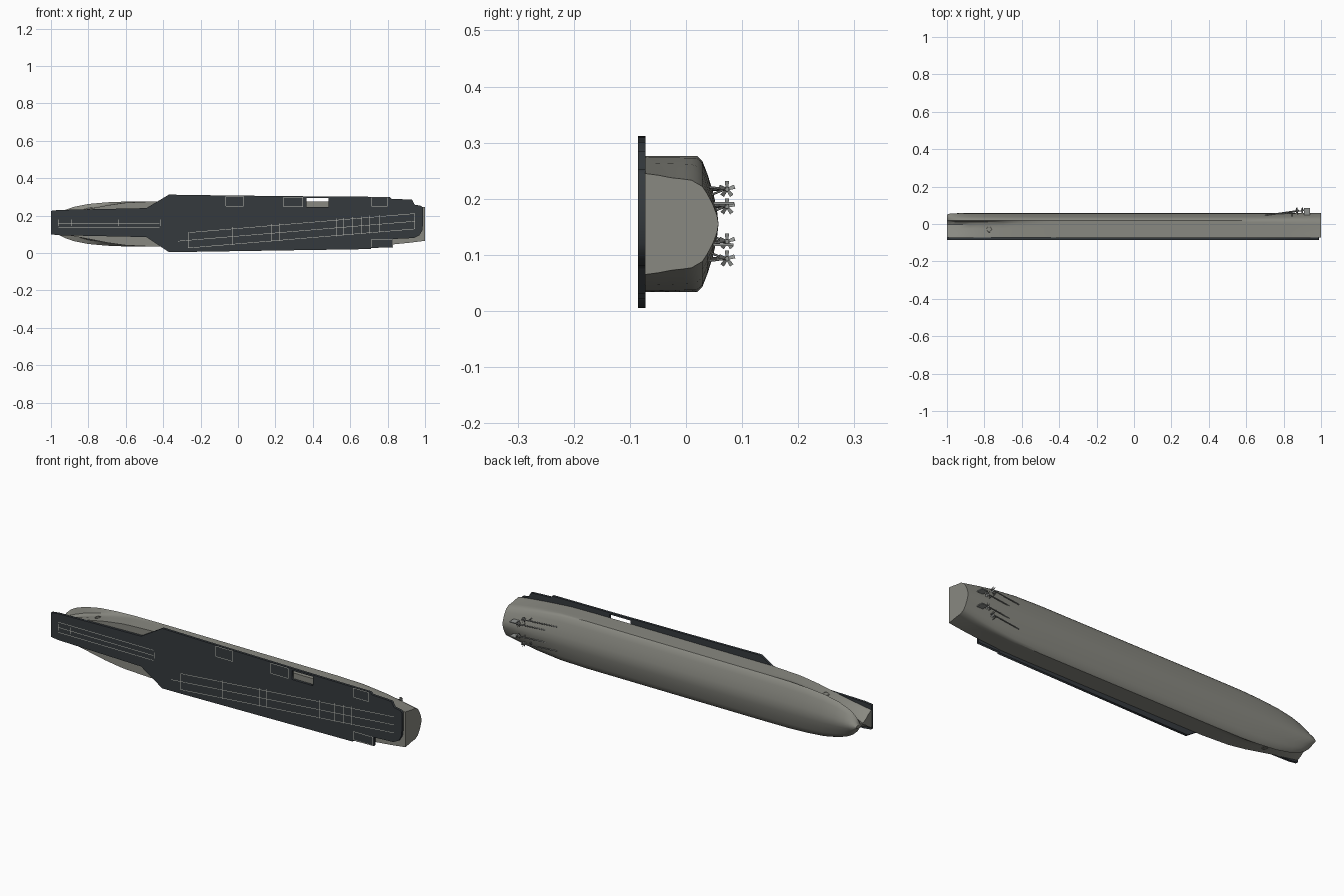
import bpy, bmesh, math
from mathutils import Vector

if "Cube" in bpy.data.objects:
    bpy.data.objects.remove(bpy.data.objects["Cube"])

CZ = 0.155          # hull centreline height
DECK_Y = -0.0855    # outer face of the flight deck


def material(name, rgb):
    m = bpy.data.materials.new(name)
    m.diffuse_color = (*rgb, 1)
    m.use_nodes = True
    m.node_tree.nodes["Principled BSDF"].inputs["Base Color"].default_value = m.diffuse_color
    return m


HULL = material("hull_grey", (0.25, 0.25, 0.22))
DECK = material("deck_dark", (0.035, 0.042, 0.048))
LINE = material("marking_pale", (0.55, 0.55, 0.5))
METAL = material("running_gear", (0.28, 0.29, 0.28))


def finish(bm, name, mat, smooth=None):
    bmesh.ops.recalc_face_normals(bm, faces=bm.faces)
    me = bpy.data.meshes.new(name)
    bm.to_mesh(me)
    bm.free()
    ob = bpy.data.objects.new(name, me)
    bpy.context.collection.objects.link(ob)
    me.materials.append(mat)
    if smooth:
        bpy.ops.object.select_all(action='DESELECT')
        ob.select_set(True)
        bpy.context.view_layer.objects.active = ob
        bpy.ops.object.shade_smooth_by_angle(angle=math.radians(smooth))
    return ob


def add_box(bm, centre, size):
    vs = bmesh.ops.create_cube(bm, size=1)["verts"]
    for v in vs:
        v.co = Vector(centre) + Vector(a * b for a, b in zip(v.co, size))
    return vs


def add_rod(bm, a, b, r, seg=10):
    a, b = Vector(a), Vector(b)
    vs = bmesh.ops.create_cone(bm, cap_ends=True, segments=seg, radius1=r, radius2=r,
                               depth=(b - a).length)["verts"]
    q = Vector((0, 0, 1)).rotation_difference(b - a)
    for v in vs:
        v.co = q @ v.co + (a + b) / 2


# Hull: lofted stations of x, half widths at deck, waist and bilge, keel depth
stations = [(-1.0, .045, .004, .010, .050), (-.985, .048, .010, .034, .055),
            (-.96, .052, .021, .057, .057), (-.93, .057, .034, .073, .058),
            (-.88, .065, .053, .091, .058), (-.8, .080, .078, .107, .058),
            (-.7, .100, .100, .116, .058), (-.6, .114, .116, .120, .058),
            (-.45, .121, .121, .121, .058), (0, .121, .121, .121, .058),
            (.55, .121, .121, .121, .058), (.7, .119, .118, .117, .058),
            (.83, .109, .107, .103, .058), (.92, .100, .094, .088, .058),
            (1.0, .090, .080, .072, .058)]


def section(top, waist, bilge, keel):
    half = [(-.073, top), (-.05, top * .7 + waist * .3), (-.025, top * .22 + waist * .78),
            (-.004, waist), (.010, waist * .75 + bilge * .25), (.020, bilge),
            (.029, bilge * .93), (.038, bilge * .74), (.048, bilge * .48), (.055, bilge * .22)]
    half = [(min(y, keel), w) for y, w in half]
    return half + [(keel, 0)] + [(y, -w) for y, w in reversed(half)]


bm = bmesh.new()
rings = [[bm.verts.new((x, y, CZ + w)) for y, w in section(*p)] for x, *p in stations]
for r, s in zip(rings, rings[1:]):
    n = len(r)
    for i in range(n):
        j = (i + 1) % n
        bm.faces.new((r[i], r[j], s[j], s[i]))
bm.faces.new(rings[0])
bm.faces.new(rings[-1])
finish(bm, "hull", HULL, 35)

# Flight deck: outline with an open lift well, extruded
outline = [(-1, .1), (-.96, .095), (-.49, .085), (-.37, .005), (-.26, .006), (.71, .021),
           (.71, .027), (.83, .03), (.83, .075), (.94, .08), (.97, .095), (.985, .12),
           (.99, .16), (.99, .24), (.98, .252), (.945, .258), (.93, .285), (.82, .29),
           (.81, .3), (.48, .302), (-.1, .308), (-.37, .312), (-.49, .24), (-.96, .23), (-1, .225)]
well = [(.365, .247), (.485, .247), (.485, .293), (.365, .293)]
cu = bpy.data.curves.new("flight_deck", 'CURVE')
cu.dimensions = '2D'
cu.fill_mode = 'BOTH'
cu.extrude = 0.0065
for pts in (outline, well):
    sp = cu.splines.new('POLY')
    sp.points.add(len(pts) - 1)
    for p, (x, z) in zip(sp.points, pts):
        p.co = (x, z, 0, 1)
    sp.use_cyclic_u = True
deck = bpy.data.objects.new("flight_deck", cu)
bpy.context.collection.objects.link(deck)
deck.rotation_euler.x = math.pi / 2
deck.location.y = DECK_Y + 0.0065
cu.materials.append(DECK)
bpy.context.view_layer.objects.active = deck
deck.select_set(True)
bpy.ops.object.convert(target='MESH')


# Painted markings: thin strips on the deck face
def strip(bm, a, b, w=.0025):
    a, b = Vector((a[0], 0, a[1])), Vector((b[0], 0, b[1]))
    d = (b - a).normalized()
    side = Vector((-d.z, 0, d.x)) * w / 2
    off = Vector((0, DECK_Y - .0006, 0))
    bm.faces.new([bm.verts.new(p + off) for p in (a - side, b - side, b + side, a + side)])


bm = bmesh.new()
for z in (.187, .16, .135):
    strip(bm, (-.96, z), (-.42, z))
for x in (-.96, -.89, -.64, -.415):
    strip(bm, (x, .145), (x, .178))


def runway(x, v):
    return (x, .068 + v + (x + .265) * .084)


for v, x0 in ((-.041, -.265), (0, -.32), (.041, -.265)):
    strip(bm, runway(x0, v), runway(.945, v))
for x in (-.265, .945):
    strip(bm, runway(x, -.041), runway(x, .041))
for x in (-.03, .18, .22, .525, .565, .61, .66, .705, .755):
    strip(bm, runway(x, -.045), runway(x, .05))
finish(bm, "runway_markings", LINE)

bm = bmesh.new()
for x0, x1, z0, z1 in ((-.065, .03, .25, .303), (.245, .345, .247, .299),
                       (.715, .8, .25, .297), (.715, .825, .032, .074)):
    c = [(x0, z0), (x1, z0), (x1, z1), (x0, z1)]
    for i in range(4):
        strip(bm, c[i], c[(i + 1) % 4])
finish(bm, "lift_outlines", LINE)

# Propellers, shafts, struts and rudders, mirrored about the centreline
for side, label in ((1, "upper"), (-1, "lower")):
    for w, x, pos in ((.062, .87, "outer"), (.031, .9, "inner")):
        z = CZ + side * w
        bm = bmesh.new()
        add_rod(bm, (x - .17, .047, z), (x + .012, .073, z), .0028)
        add_rod(bm, (x - .025, .07, z), (x - .025, .04, z - side * .012), .002, 6)
        add_rod(bm, (x - .025, .07, z), (x - .025, .04, z + side * .004), .002, 6)
        finish(bm, f"{label}_{pos}_shaft", METAL, 35)
        bm = bmesh.new()
        add_rod(bm, (x - .006, .073, z), (x + .01, .073, z), .004)
        for k in range(5):
            a = k * math.tau / 5
            for v in add_box(bm, (0, 0, .008), (.002, .006, .013)):
                p = v.co.copy()
                t = p.y * (.7 + 40 * p.z)
                p = Vector((p.x + p.y * .8, t, p.z))
                v.co = (x + p.x, .073 + p.y * math.cos(a) - p.z * math.sin(a),
                        z + p.y * math.sin(a) + p.z * math.cos(a))
        finish(bm, f"{label}_{pos}_propeller", METAL)
    bm = bmesh.new()
    add_box(bm, (.925, .066, CZ + side * .037), (.034, .037, .005))
    finish(bm, f"{label}_rudder", METAL)

    # Anchor recess ring on the bow flank
    bpy.ops.mesh.primitive_torus_add(location=(-.775, -.03, CZ + side * .084),
                                     rotation=(0, -side * .22, 0), major_radius=.013,
                                     minor_radius=.002, major_segments=24, minor_segments=6)
    ring = bpy.context.object
    ring.name = f"{label}_anchor_ring"
    ring.data.materials.append(HULL)
